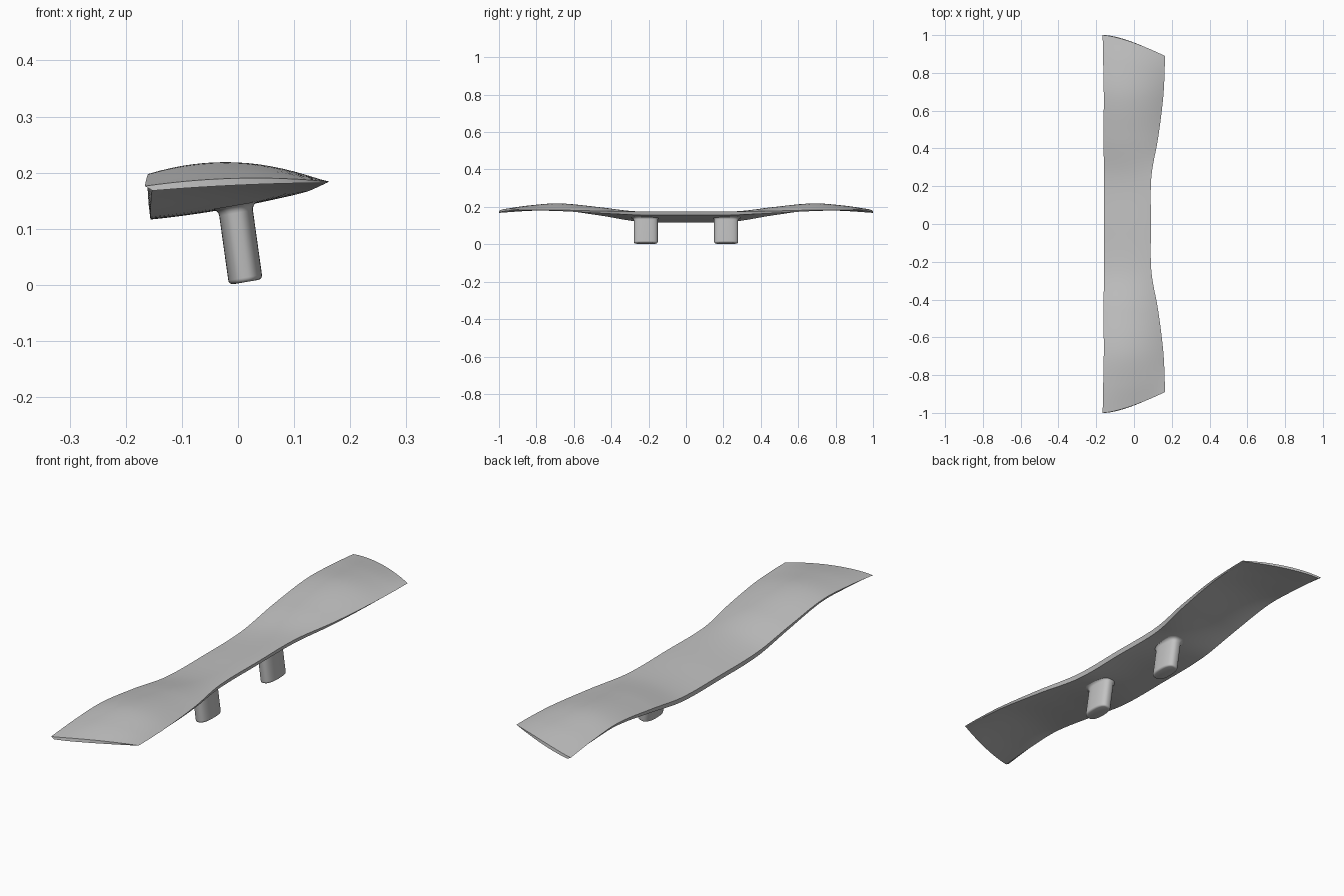
import bpy, bmesh, math

if "Cube" in bpy.data.objects:
    bpy.data.objects.remove(bpy.data.objects["Cube"], do_unlink=True)

grey = bpy.data.materials.new("plain_grey")
grey.use_nodes = True
colour = (0.54, 0.54, 0.54, 1)
grey.diffuse_color = colour
grey.node_tree.nodes["Principled BSDF"].inputs["Base Color"].default_value = colour

# Wing shape along half the span
SPAN = (0, .25, .46, .68, .85, 1)
EDGE_X = (-.158, -.159, -.161, -.160, -.163, -.166)    # square edge
NOSE_X = (.09, .092, .128, .154, .162, .163)           # thin edge
EDGE_Z = (.137, .141, .172, .197, .190, .176)
MID_Z = (.170, .173, .198, .218, .208, .190)
NOSE_Z = (.175, .175, .178, .183, .184, .184)
EDGE_T = (.020, .020, .018, .015, .012, .008)          # thicknesses
MID_T = (.031, .031, .028, .022, .016, .012)
NOSE_T = (.018, .018, .012, .006, .003, .002)
UNDERCUT = (.002, .003, .006, .009, .012, .014)


def along(table, v):
    """Smooth curve through the span stations."""
    v = min(abs(v), 1)
    i = max(k for k in range(len(SPAN) - 1) if SPAN[k] <= v)

    def slope(k):
        if k == 0:
            return 0
        a, b = k - 1, min(k + 1, len(SPAN) - 1)
        return (table[b] - table[a]) / (SPAN[b] - SPAN[a])
    h = SPAN[i + 1] - SPAN[i]
    t = (v - SPAN[i]) / h
    return (table[i] * (2*t**3 - 3*t**2 + 1) + table[i + 1] * (3*t**2 - 2*t**3)
            + h * slope(i) * (t**3 - 2*t**2 + t) + h * slope(i + 1) * (t**3 - t**2))


def parabola(x, x0, z0, zm, x1, z1):
    """Curve through (x0, z0), (0, zm) and (x1, z1)."""
    p, q = (z0 - zm) / x0, (z1 - zm) / x1
    b = (q - p) / (x1 - x0)
    return zm + (p - b * x0) * x + b * x * x


def section(v, n):
    """Top row and bottom row of one wing section."""
    x0, x1 = along(EDGE_X, v), along(NOSE_X, v)
    z0, zm, z1 = along(EDGE_Z, v), along(MID_Z, v), along(NOSE_Z, v)
    cut = along(UNDERCUT, v)
    top, bottom = [], []
    for i in range(n + 1):
        u = i / n
        y = v * (1 - .11 * u**1.45 * v**4)
        x = x0 + (x1 - x0) * u
        top.append((x, y, parabola(x, x0, z0, zm, x1, z1)))
        xb = x + cut * (1 - u) - .006 * u
        z = parabola(x, x0, z0 - along(EDGE_T, v), zm - along(MID_T, v),
                     x1, z1 - along(NOSE_T, v))
        bottom.append((xb, y, z))
    return top, bottom


def finish(bm, name, angle):
    bmesh.ops.recalc_face_normals(bm, faces=bm.faces)
    mesh = bpy.data.meshes.new(name)
    bm.to_mesh(mesh)
    bm.free()
    mesh.materials.append(grey)
    obj = bpy.data.objects.new(name, mesh)
    bpy.context.scene.collection.objects.link(obj)
    bpy.ops.object.select_all(action='DESELECT')
    obj.select_set(True)
    bpy.context.view_layer.objects.active = obj
    bpy.ops.object.shade_smooth_by_angle(angle=math.radians(angle))
    return obj


def build_wing(rows=80, n=16):
    bm = bmesh.new()
    loops = []
    for j in range(rows + 1):
        top, bottom = section(2 * j / rows - 1, n)
        loops.append([bm.verts.new(p) for p in top + bottom[::-1]])
    size = len(loops[0])
    for a, b in zip(loops, loops[1:]):
        for i in range(size):
            k = (i + 1) % size
            bm.faces.new((a[i], a[k], b[k], b[i]))
    # tip ends
    for loop in (loops[0], loops[-1]):
        for i in range(n):
            bm.faces.new((loop[i], loop[i + 1], loop[size - 2 - i], loop[size - 1 - i]))
    return finish(bm, "wing", 35)


def build_post(name, y, segments=48):
    """Leaning oval post, rounded at the foot and flared under the wing."""
    bm = bmesh.new()
    rings = [(.005 + .008 * (1 - math.cos(a)), .008 * (math.sin(a) - 1))
             for a in (math.pi / 8 * k for k in range(5))]
    rings += [(.128 + .014 * math.sin(a), .014 * (1 - math.cos(a)))
              for a in (math.pi / 10 * k for k in range(6))]
    loops = []
    for h, grow in rings:
        centre = .0145 - .14 * h
        loop = []
        for s in range(segments):
            a = 2 * math.pi * s / segments
            c, d = math.cos(a), math.sin(a)
            dx = math.copysign(abs(c)**.78, c) * (.03 + grow)
            dy = math.copysign(abs(d)**.78, d) * (.064 + grow)
            loop.append(bm.verts.new((centre + dx, y + dy, h + .17 * dx)))
        loops.append(loop)
    for a, b in zip(loops, loops[1:]):
        for i in range(segments):
            k = (i + 1) % segments
            bm.faces.new((a[i], a[k], b[k], b[i]))
    bm.faces.new(loops[0])
    bm.faces.new(loops[-1])
    return finish(bm, name, 50)


build_wing()
for name, side in (("front_post", -1), ("back_post", 1)):
    build_post(name, side * .215)
